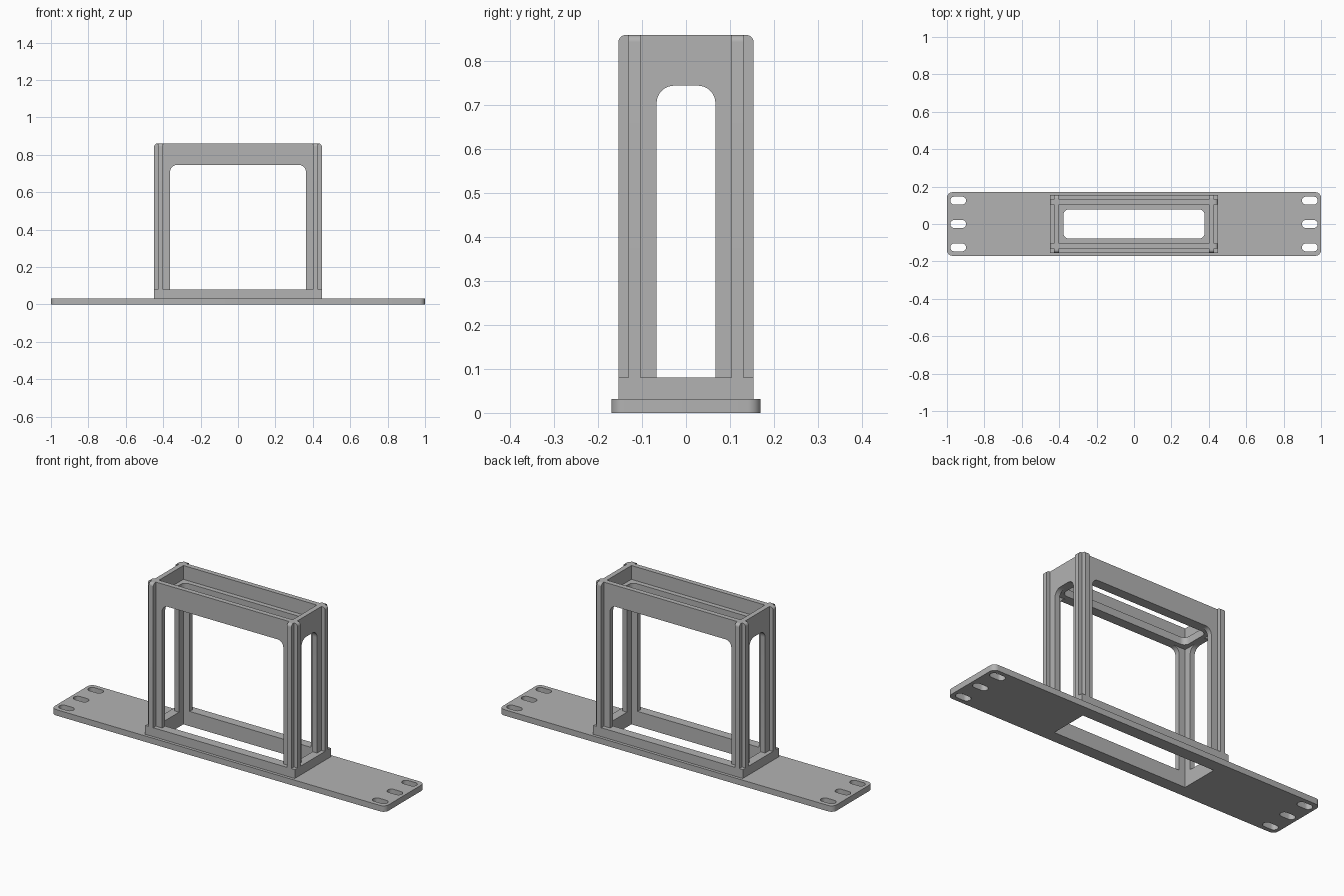
import bpy, bmesh
from math import cos, sin, pi, radians
from mathutils import Matrix, Vector

cube = bpy.data.objects.get("Cube")
if cube:
    bpy.data.objects.remove(cube)

GREY = (0.45, 0.45, 0.45, 1)
grey = bpy.data.materials.new("plain_grey")
grey.use_nodes = True
grey.diffuse_color = GREY
grey.node_tree.nodes["Principled BSDF"].inputs["Base Color"].default_value = GREY


def outline(corners, steps=8):
    """Polygon from (x, y, radius) corners, with round arcs at right angles."""
    pts = []
    for i, (x, y, r) in enumerate(corners):
        p = Vector((x, y))
        if r == 0:
            pts.append(p)
            continue
        a = (Vector(corners[i - 1][:2]) - p).normalized()
        b = (Vector(corners[(i + 1) % len(corners)][:2]) - p).normalized()
        for k in range(steps + 1):
            t = k / steps * pi / 2
            pts.append(p + a * r * (1 - sin(t)) + b * r * (1 - cos(t)))
    return pts


def rect(hx, hy, r=0, cx=0, cy=0):
    return outline([(cx - hx, cy - hy, r), (cx + hx, cy - hy, r),
                    (cx + hx, cy + hy, r), (cx - hx, cy + hy, r)])


def extrude(name, loops, lo, hi, axes="xyz"):
    """Fill the loops (outer, then holes), extrude lo..hi, map onto the axes."""
    cu = bpy.data.curves.new(name, "CURVE")
    cu.dimensions = "2D"
    cu.fill_mode = "BOTH"
    cu.extrude = (hi - lo) / 2
    for loop in loops:
        sp = cu.splines.new("POLY")
        sp.points.add(len(loop) - 1)
        for pt, p in zip(sp.points, loop):
            pt.co = (p.x, p.y, 0, 1)
        sp.use_cyclic_u = True
    tmp = bpy.data.objects.new("tmp", cu)
    bpy.context.collection.objects.link(tmp)
    deps = bpy.context.evaluated_depsgraph_get()
    me = bpy.data.meshes.new_from_object(tmp.evaluated_get(deps))
    bpy.data.objects.remove(tmp)
    bpy.data.curves.remove(cu)
    me.name = name

    place = Matrix([[1 if a == row else 0 for a in axes] for row in "xyz"]).to_4x4()
    bm = bmesh.new()
    bm.from_mesh(me)
    bmesh.ops.remove_doubles(bm, verts=bm.verts, dist=1e-5)
    bm.transform(place @ Matrix.Translation((0, 0, (lo + hi) / 2)))
    bmesh.ops.recalc_face_normals(bm, faces=bm.faces)
    bm.to_mesh(me)
    bm.free()
    me.materials.clear()
    me.materials.append(grey)
    ob = bpy.data.objects.new(name, me)
    bpy.context.collection.objects.link(ob)
    bpy.ops.object.select_all(action="DESELECT")
    ob.select_set(True)
    bpy.context.view_layer.objects.active = ob
    bpy.ops.object.shade_smooth_by_angle(angle=radians(30))
    return ob


PLATE_TOP, BASE_TOP, TOP, WINDOW_TOP = 0.032, 0.08, 0.86, 0.745
OUT_X, OUT_Y = 0.448, 0.154      # outer reach of base and ribs
WALL_X, WALL_Y = 0.427, 0.131    # wall outer faces
IN_X, IN_Y = 0.4, 0.104          # wall inner faces

# Mounting plate with six slots and the central opening
slots = [rect(0.042, 0.0215, 0.0214, sx * 0.94, y)
         for sx in (-1, 1) for y in (-0.125, 0, 0.125)]
extrude("mounting_plate", [rect(1, 0.17, 0.03), rect(IN_X, IN_Y)] + slots, 0, PLATE_TOP)

# Base collar
extrude("base_collar", [rect(OUT_X, OUT_Y), rect(IN_X, IN_Y)], PLATE_TOP, BASE_TOP)


def arch(half, window, r):
    return outline([(-half, BASE_TOP, 0), (-window, BASE_TOP, 0),
                    (-window, WINDOW_TOP, r), (window, WINDOW_TOP, r),
                    (window, BASE_TOP, 0), (half, BASE_TOP, 0),
                    (half, TOP, 0), (-half, TOP, 0)])


def rib(inner, outer, side):
    return outline([(side * inner, BASE_TOP, 0), (side * outer, BASE_TOP, 0),
                    (side * outer, TOP, 0.016), (side * inner, TOP, 0)])


# Walls with arched windows, one pair along each axis
for s, long_name, end_name in ((-1, "front", "right"), (1, "back", "left")):
    lo, hi = sorted((s * IN_Y, s * WALL_Y))
    extrude(long_name + "_wall", [arch(WALL_X, 0.363, 0.035)], lo, hi, "xzy")
    lo, hi = sorted((s * IN_X, s * WALL_X))
    extrude(end_name + "_wall", [arch(IN_Y, 0.067, 0.04)], lo, hi, "yzx")

# Guide ribs: two on each corner, leaving the corner itself notched
for sx, xn in ((-1, "right"), (1, "left")):
    for sy, yn in ((-1, "front"), (1, "back")):
        lo, hi = sorted((sx * IN_X, sx * WALL_X))
        extrude(f"{yn}_{xn}_long_rib", [rib(WALL_Y, OUT_Y, sy)], lo, hi, "yzx")
        lo, hi = sorted((sy * IN_Y, sy * WALL_Y))
        extrude(f"{yn}_{xn}_end_rib", [rib(WALL_X, OUT_X, sx)], lo, hi, "xzy")

# Inner shelf below the rim
extrude("inner_shelf", [rect(IN_X, IN_Y), rect(0.378, 0.078, 0.03)], WINDOW_TOP, 0.785)
